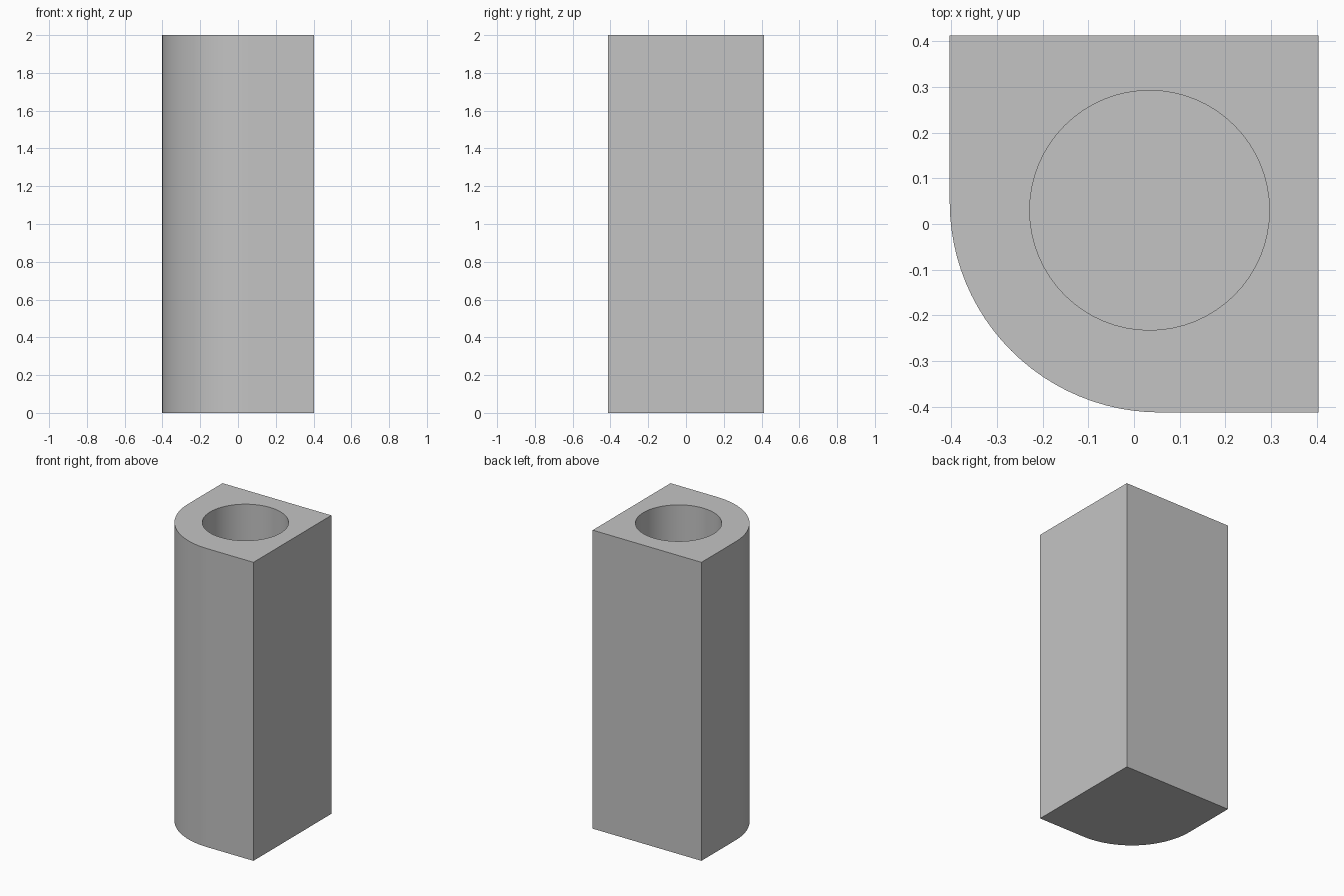
import bpy, bmesh
from math import cos, sin, pi, radians

cube = bpy.data.objects.get("Cube")
if cube:
    bpy.data.objects.remove(cube, do_unlink=True)

HALF_X, HALF_Y, HEIGHT = 0.403, 0.412, 2.0
CORNER_R = 0.46
HOLE_X, HOLE_Y, HOLE_R, FLOOR = 0.034, 0.03, 0.262, 0.17


def arc(cx, cy, r, start, end, steps):
    return [(cx + r * cos(start + (end - start) * i / steps),
             cy + r * sin(start + (end - start) * i / steps))
            for i in range(steps + 1)]


def ring(bm, points, z):
    return [bm.verts.new((x, y, z)) for x, y in points]


def wall(bm, a, b):
    n = len(a)
    for i in range(n):
        j = (i + 1) % n
        bm.faces.new((a[i], a[j], b[j], b[i]))


def loop_edges(bm, verts):
    return [bm.edges.get((v, verts[i - 1])) for i, v in enumerate(verts)]


# Outline: square block with one large rounded corner
outline = arc(CORNER_R - HALF_X, CORNER_R - HALF_Y, CORNER_R, pi, 1.5 * pi, 24)
outline += [(HALF_X, -HALF_Y), (HALF_X, HALF_Y), (-HALF_X, HALF_Y)]
bore = arc(HOLE_X, HOLE_Y, HOLE_R, 0, 2 * pi, 64)[:-1]

bm = bmesh.new()
bottom, top = ring(bm, outline, 0), ring(bm, outline, HEIGHT)
rim, pit = ring(bm, bore, HEIGHT), ring(bm, bore, FLOOR)

# Outer walls, base, bore wall and bore floor
wall(bm, bottom, top)
bm.faces.new(bottom)
wall(bm, rim, pit)
bm.faces.new(pit)

# Top face around the bore
bmesh.ops.triangle_fill(bm, use_beauty=True,
                        edges=loop_edges(bm, top) + loop_edges(bm, rim))
bmesh.ops.recalc_face_normals(bm, faces=bm.faces)

mesh = bpy.data.meshes.new("bored_block")
bm.to_mesh(mesh)
bm.free()
block = bpy.data.objects.new("bored_block", mesh)
bpy.context.collection.objects.link(block)

# Plain grey material
grey = bpy.data.materials.new("grey")
grey.use_nodes = True
color = (0.55, 0.55, 0.55, 1)
grey.diffuse_color = color
grey.node_tree.nodes["Principled BSDF"].inputs["Base Color"].default_value = color
mesh.materials.append(grey)

# Smooth curved walls, sharp rims
bpy.ops.object.select_all(action='DESELECT')
block.select_set(True)
bpy.context.view_layer.objects.active = block
bpy.ops.object.shade_smooth_by_angle(angle=radians(30))
